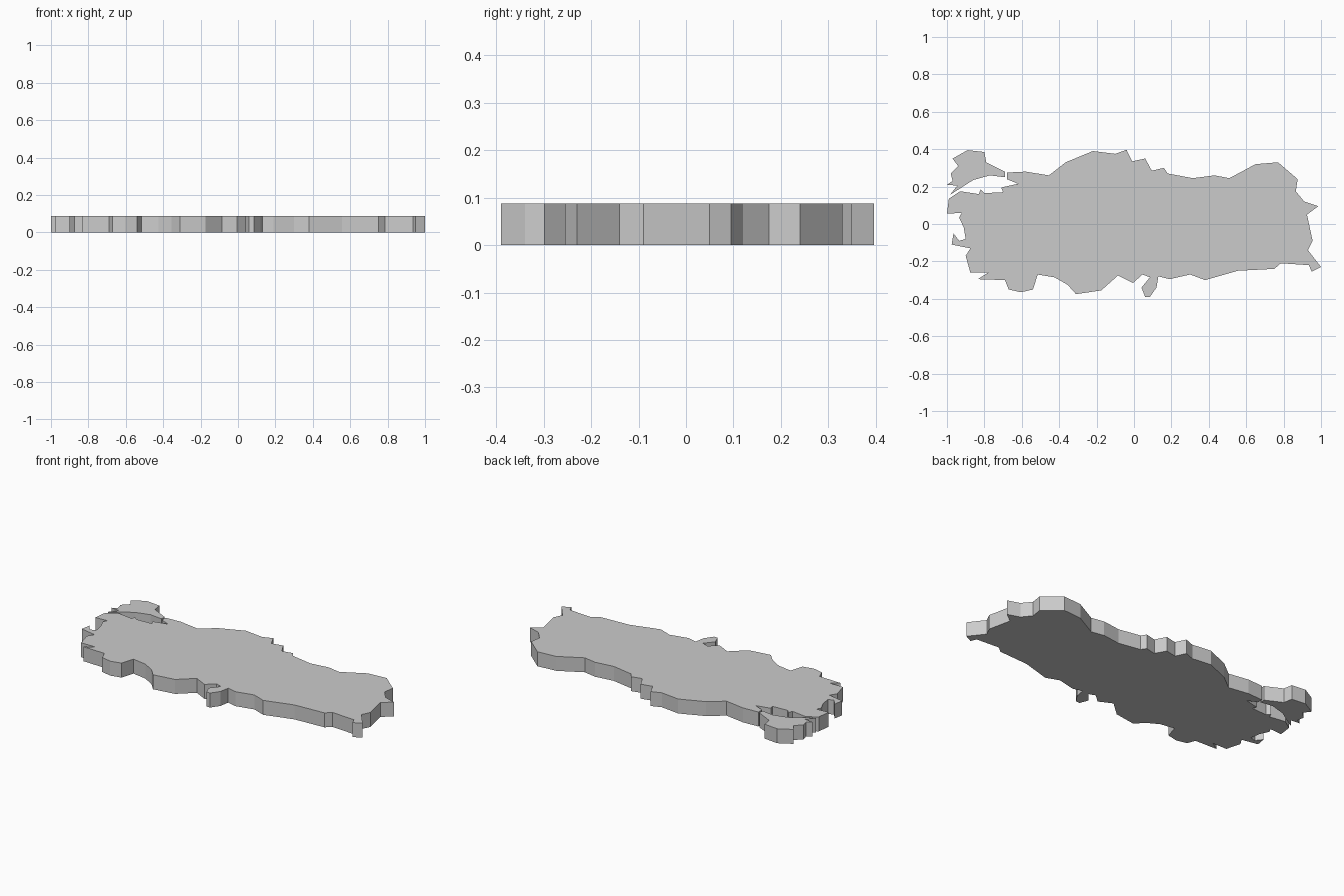
import bpy, bmesh

THICKNESS = 0.088


def slab(name, outline):
    """Extrude a flat outline upwards from the ground into a closed slab."""
    bm = bmesh.new()
    base = bm.faces.new([bm.verts.new((x, y, 0)) for x, y in outline])
    top = bmesh.ops.extrude_face_region(bm, geom=[base], use_keep_orig=True)
    verts = [g for g in top["geom"] if isinstance(g, bmesh.types.BMVert)]
    bmesh.ops.translate(bm, verts=verts, vec=(0, 0, THICKNESS))
    bmesh.ops.recalc_face_normals(bm, faces=bm.faces)
    mesh = bpy.data.meshes.new(name)
    bm.to_mesh(mesh)
    bm.free()
    obj = bpy.data.objects.new(name, mesh)
    bpy.context.collection.objects.link(obj)
    return obj


# Large landmass, clockwise from its north-west corner
slab("main_landmass", [
    # north coast
    (-.68, .275), (-.58, .28), (-.455, .26), (-.365, .33), (-.22, .39),
    (-.10, .375), (-.04, .397), (-.01, .335), (.06, .35), (.095, .285),
    (.16, .30), (.18, .27), (.315, .245), (.43, .26), (.51, .245),
    (.65, .32), (.77, .33),
    # east border
    (.875, .24), (.865, .175), (.91, .12), (.985, .095), (.925, .05),
    (.955, -.09), (.93, -.14), (1, -.23), (.95, -.255), (.935, -.22),
    # south border and coast
    (.785, -.21), (.75, -.24), (.555, -.25), (.38, -.30), (.30, -.27),
    (.19, -.295), (.13, -.28), (.12, -.34), (.085, -.39), (.06, -.39),
    (.04, -.34), (.085, -.285), (.045, -.27), (-.005, -.315), (-.085, -.275),
    (-.175, -.355), (-.31, -.375), (-.355, -.325), (-.425, -.285),
    (-.515, -.27), (-.54, -.35), (-.605, -.365), (-.67, -.35), (-.69, -.30),
    # west coast
    (-.835, -.295), (-.78, -.26), (-.875, -.26), (-.90, -.17), (-.875, -.13),
    (-.975, -.11), (-.965, -.05), (-.935, -.09), (-.90, -.08), (-.91, -.02),
    (-.935, .035), (-.92, .06), (-1, .055), (-.99, .135), (-.93, .175),
    (-.83, .16), (-.82, .185), (-.80, .165), (-.70, .17), (-.71, .195),
    (-.62, .215), (-.68, .24),
])

# Small north-west landmass across the strait
slab("northwest_landmass", [
    (-1, .21), (-.97, .23), (-.98, .27), (-.94, .31), (-.97, .35),
    (-.89, .395), (-.80, .385), (-.79, .33), (-.69, .28), (-.69, .25),
    (-.77, .26), (-.86, .235), (-.985, .155), (-.945, .205),
])
